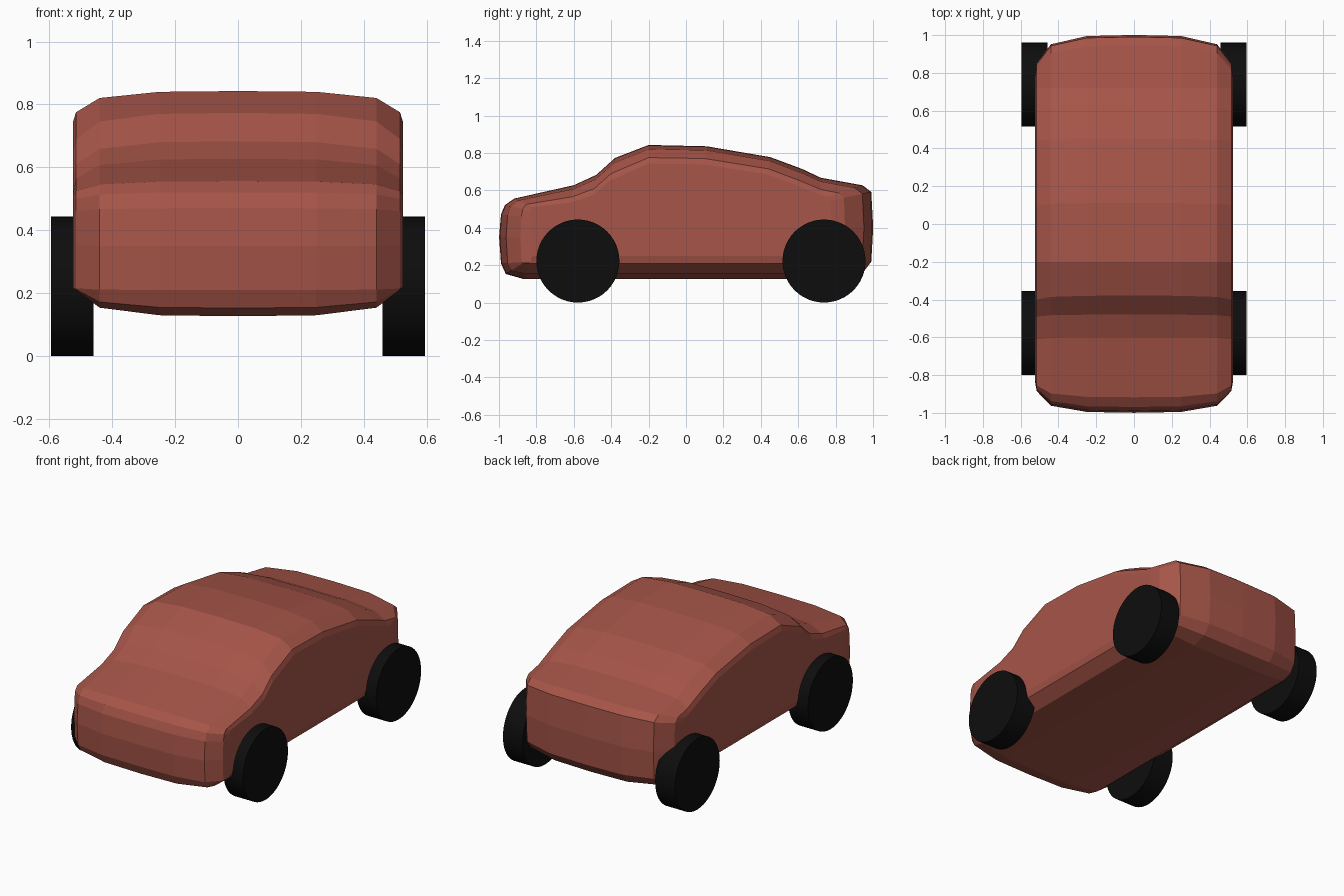
import bpy, bmesh, math

if "Cube" in bpy.data.objects:
    bpy.data.objects.remove(bpy.data.objects["Cube"])


def material(name, color):
    m = bpy.data.materials.new(name)
    m.diffuse_color = (*color, 1)
    m.use_nodes = True
    m.node_tree.nodes["Principled BSDF"].inputs["Base Color"].default_value = m.diffuse_color
    return m


red = material("red_paint", (0.38, 0.09, 0.065))
black = material("black_rubber", (0.004, 0.004, 0.004))

# Side profiles (y, z): along the middle, and at the rounded side edge
middle = [(-0.985, 0.21), (-0.995, 0.35), (-0.985, 0.47), (-0.965, 0.52),
          (-0.915, 0.555), (-0.6, 0.625), (-0.48, 0.68), (-0.38, 0.77),
          (-0.2, 0.84), (0.11, 0.833), (0.45, 0.775), (0.62, 0.712),
          (0.72, 0.665), (0.94, 0.625), (0.985, 0.59), (0.995, 0.4),
          (0.985, 0.22), (0.94, 0.16), (0.85, 0.13), (-0.87, 0.13),
          (-0.96, 0.155)]
edge = [(-0.88, 0.215), (-0.885, 0.35), (-0.88, 0.46), (-0.873, 0.50),
        (-0.855, 0.525), (-0.61, 0.565), (-0.49, 0.61), (-0.4, 0.69),
        (-0.2, 0.775), (0.1, 0.77), (0.44, 0.715), (0.6, 0.655),
        (0.72, 0.605), (0.82, 0.585), (0.845, 0.56), (0.85, 0.4),
        (0.845, 0.25), (0.835, 0.225), (0.8, 0.21), (-0.83, 0.21),
        (-0.87, 0.212)]

# Body: the profile lofted sideways, shrinking towards each side
half = [(0.25, 0.0), (0.44, 0.3), (0.515, 1.0), (0.525, 1.5)]
slices = [(-x, t) for x, t in reversed(half)] + [(0, -0.04)] + half
bm = bmesh.new()
rings = [[bm.verts.new((x, a[0] + (b[0] - a[0]) * t, a[1] + (b[1] - a[1]) * t))
          for a, b in zip(middle, edge)] for x, t in slices]
n = len(middle)
for r, s in zip(rings, rings[1:]):
    for i in range(n):
        j = (i + 1) % n
        bm.faces.new((r[i], r[j], s[j], s[i]))
bm.faces.new(rings[0])
bm.faces.new(rings[-1])
bmesh.ops.recalc_face_normals(bm, faces=bm.faces)
mesh = bpy.data.meshes.new("car_body")
bm.to_mesh(mesh)
bm.free()
mesh.materials.append(red)
body = bpy.data.objects.new("car_body", mesh)
bpy.context.collection.objects.link(body)

# Wheels
for end, y in (("front", -0.578), ("rear", 0.738)):
    for side, sx in (("left", 1), ("right", -1)):
        bpy.ops.mesh.primitive_cylinder_add(
            vertices=48, radius=0.222, depth=0.136,
            location=(sx * 0.527, y, 0.222), rotation=(0, math.pi / 2, 0))
        wheel = bpy.context.object
        wheel.name = f"{end}_{side}_wheel"
        wheel.data.materials.append(black)
        bpy.ops.object.shade_smooth_by_angle(angle=math.radians(30))
